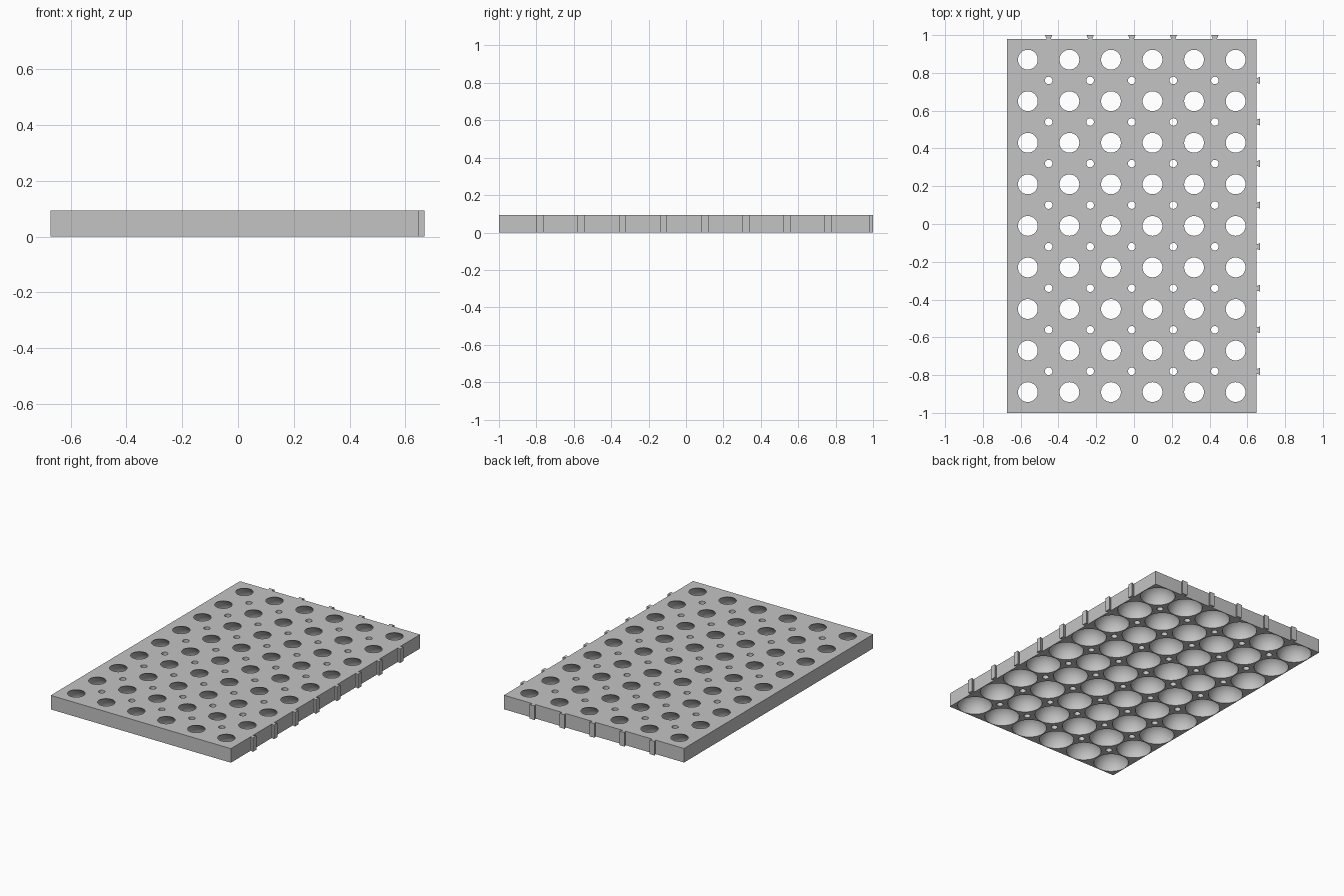
import bpy, bmesh, math
from mathutils import Matrix

old = bpy.data.objects.get("Cube")
if old:
    bpy.data.objects.remove(old, do_unlink=True)

PITCH, COLS, ROWS = 0.22, 6, 9
X0, Y0, H = -0.672, -1.0, 0.093
X1, Y1 = X0 + PITCH * COLS, Y0 + PITCH * ROWS
BOWL_R, DRAIN_R, TAB = 0.107, 0.02, 0.02

grey = bpy.data.materials.new("light grey plastic")
grey.use_nodes = True
grey.diffuse_color = (0.55, 0.55, 0.55, 1)
grey.node_tree.nodes["Principled BSDF"].inputs["Base Color"].default_value = grey.diffuse_color


def make_object(name, bm):
    bmesh.ops.recalc_face_normals(bm, faces=bm.faces)
    mesh = bpy.data.meshes.new(name)
    bm.to_mesh(mesh)
    bm.free()
    mesh.materials.append(grey)
    obj = bpy.data.objects.new(name, mesh)
    bpy.context.collection.objects.link(obj)
    return obj


def lathe(bm, x, y, profile, sides):
    """Closed round solid from (radius, height) pairs."""
    rings = []
    for r, z in profile:
        rings.append([bm.verts.new((x + r * math.cos(math.tau * i / sides),
                                    y + r * math.sin(math.tau * i / sides), z))
                      for i in range(sides)])
    for a, b in zip(rings, rings[1:]):
        for i in range(sides):
            j = (i + 1) % sides
            bm.faces.new((a[i], a[j], b[j], b[i]))
    bm.faces.new(rings[0][::-1])
    bm.faces.new(rings[-1])


# Solid rectangular tile
bm = bmesh.new()
bmesh.ops.create_cube(bm, size=1, matrix=Matrix.Translation(((X0 + X1) / 2, (Y0 + Y1) / 2, H / 2))
                      @ Matrix.Diagonal((X1 - X0, Y1 - Y0, H, 1)))
tile = make_object("perforated_tile", bm)

# Domed hollows that open through the top, with small drain holes between them
dome = [(BOWL_R, -0.02)] + [(BOWL_R * math.cos(math.radians(a)), BOWL_R * math.sin(math.radians(a)))
                            for a in range(8, 80, 8)]
dome.append((0.02, H + 0.02))
drain = [(DRAIN_R, -0.02), (DRAIN_R, H + 0.02)]
bm = bmesh.new()
for i in range(COLS):
    for j in range(ROWS):
        lathe(bm, X0 + PITCH * (i + 0.5), Y0 + PITCH * (j + 0.5), dome, 40)
for i in range(1, COLS):
    for j in range(1, ROWS):
        lathe(bm, X0 + PITCH * i, Y0 + PITCH * j, drain, 20)
cutter = make_object("hole_cutter", bm)
cutter.hide_render = True

cut = tile.modifiers.new("holes", 'BOOLEAN')
cut.operation = 'DIFFERENCE'
cut.solver = 'EXACT'
cut.object = cutter
bpy.context.view_layer.objects.active = tile
tile.select_set(True)
bpy.ops.object.modifier_apply(modifier=cut.name)
bpy.data.objects.remove(cutter, do_unlink=True)
bpy.ops.object.select_all(action='DESELECT')
tile.select_set(True)
bpy.ops.object.shade_smooth_by_angle(angle=math.radians(28))


def dovetail(bm, x, y, turn):
    """Upright tab, wider at its outer side."""
    place = Matrix.Translation((x, y, 0)) @ Matrix.Rotation(turn, 4, 'Z')
    outline = [(0, -0.011), (TAB, -0.019), (TAB, 0.019), (0, 0.011)]
    face = bm.faces.new([bm.verts.new((u, v, 0)) for u, v in outline])
    moved = bmesh.ops.extrude_face_region(bm, geom=[face])["geom"]
    top = [g for g in moved if isinstance(g, bmesh.types.BMVert)]
    bmesh.ops.translate(bm, verts=top, vec=(0, 0, H))
    bmesh.ops.transform(bm, matrix=place, verts=list(face.verts) + top)


# Connector tabs along the left and back edges
bm = bmesh.new()
for j in range(1, ROWS):
    dovetail(bm, X1, Y0 + PITCH * j, 0)
make_object("left_connector_tabs", bm)
bm = bmesh.new()
for i in range(1, COLS):
    dovetail(bm, X0 + PITCH * i, Y1, math.pi / 2)
make_object("back_connector_tabs", bm)
